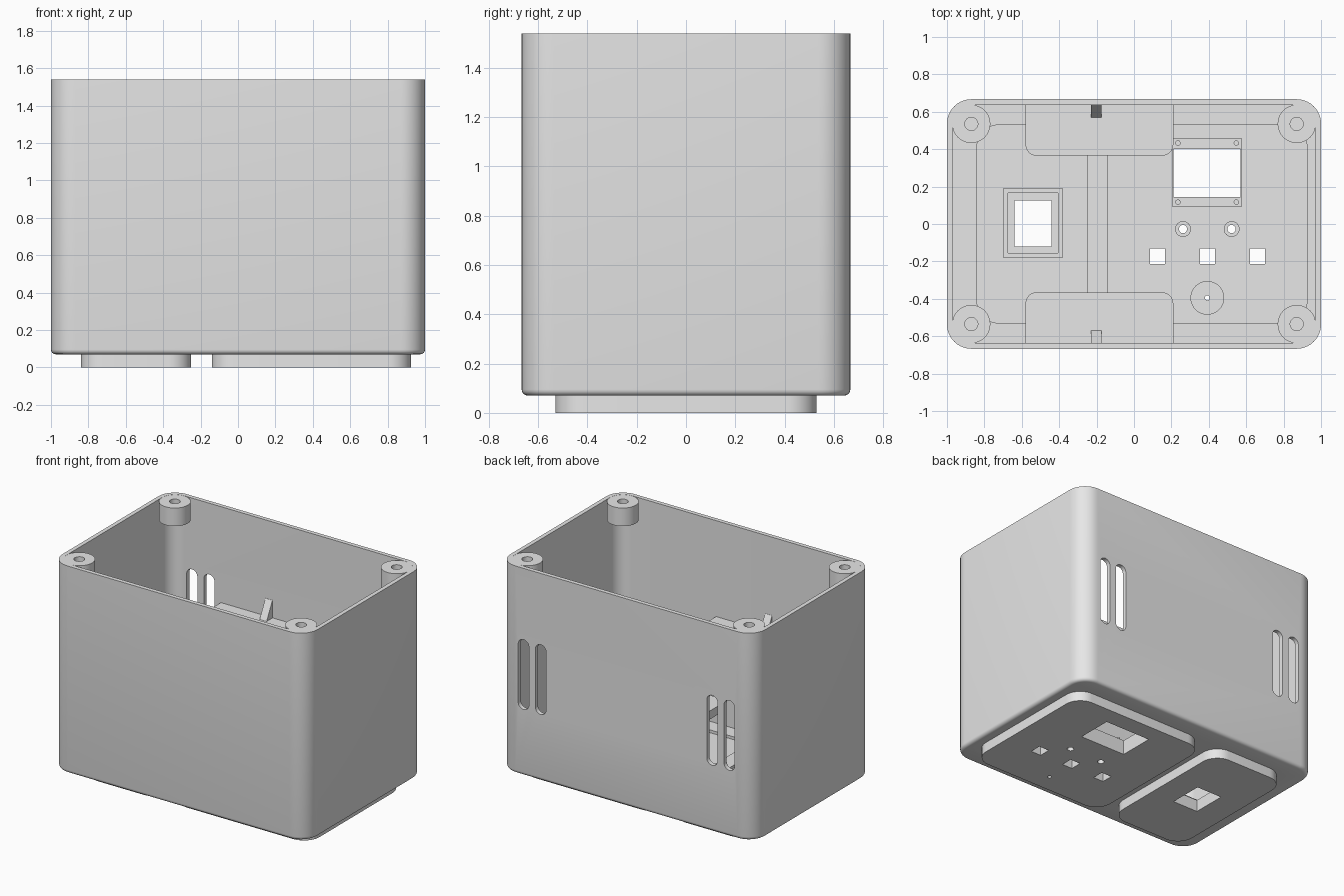
import bpy, bmesh, math
from mathutils import Matrix

cube = bpy.data.objects.get("Cube")
if cube:
    bpy.data.objects.remove(cube, do_unlink=True)

grey = bpy.data.materials.new("light_grey_plastic")
grey.use_nodes = True
grey.diffuse_color = (0.8, 0.8, 0.8, 1)
grey.node_tree.nodes["Principled BSDF"].inputs["Base Color"].default_value = (0.8, 0.8, 0.8, 1)


def outline(x0, x1, y0, y1, r, steps=10):
    """Rectangle outline with rounded corners, counter-clockwise."""
    if r == 0:
        return [(x0, y0), (x1, y0), (x1, y1), (x0, y1)]
    corners = [(x1 - r, y1 - r), (x0 + r, y1 - r), (x0 + r, y0 + r), (x1 - r, y0 + r)]
    return [(cx + r * math.cos((q + i / steps) * math.pi / 2),
             cy + r * math.sin((q + i / steps) * math.pi / 2))
            for q, (cx, cy) in enumerate(corners) for i in range(steps + 1)]


def extrude(name, points, z0, z1, matrix=None, bottom_bevel=0):
    """Solid made from a flat profile; optionally rounded along the bottom."""
    bm = bmesh.new()
    base = bm.faces.new([bm.verts.new((x, y, z0)) for x, y in points])
    new = bmesh.ops.extrude_face_region(bm, geom=[base])["geom"]
    bmesh.ops.translate(bm, vec=(0, 0, z1 - z0),
                        verts=[v for v in new if isinstance(v, bmesh.types.BMVert)])
    bmesh.ops.remove_doubles(bm, verts=bm.verts, dist=1e-5)
    bmesh.ops.recalc_face_normals(bm, faces=bm.faces)
    if bottom_bevel:
        low = [e for e in bm.edges if all(abs(v.co.z - z0) < 1e-5 for v in e.verts)]
        bmesh.ops.bevel(bm, geom=low, offset=bottom_bevel, segments=4,
                        profile=0.5, affect='EDGES')
    if matrix:
        bm.transform(matrix)
    mesh = bpy.data.meshes.new(name)
    bm.to_mesh(mesh)
    bm.free()
    mesh.materials.append(grey)
    obj = bpy.data.objects.new(name, mesh)
    bpy.context.collection.objects.link(obj)
    return obj


def block(name, x0, x1, y0, y1, z0, z1, r=0, **kw):
    return extrude(name, outline(x0, x1, y0, y1, r), z0, z1, **kw)


def disc(name, x, y, r, z0, z1):
    return block(name, x - r, x + r, y - r, y + r, z0, z1, r)


def cut(target, *cutters):
    """Subtract each cutter from the target and discard it."""
    bpy.context.view_layer.objects.active = target
    for c in cutters:
        c.hide_render = True
        mod = target.modifiers.new("cut", 'BOOLEAN')
        mod.operation, mod.solver, mod.object = 'DIFFERENCE', 'EXACT', c
        bpy.ops.object.modifier_apply(modifier=mod.name)
        bpy.data.objects.remove(c, do_unlink=True)
    return target


TOP, BASE, FLOOR, PAD_TOP = 1.54, 0.07, 0.105, 0.085
W, D, WALL, R = 1.0, 0.667, 0.03, 0.13
PADS = {"small_base_pad": (-0.84, -0.25), "large_base_pad": (-0.14, 0.925)}

# Open-topped housing with openings where the base pads sit
housing = block("housing", -W, W, -D, D, BASE, TOP, R, bottom_bevel=0.025)
cut(housing, block("cavity", -W + WALL, W - WALL, -D + WALL, D - WALL, FLOOR, TOP + 1, R - WALL))
for x0, x1 in PADS.values():
    cut(housing, block("pad_opening", x0, x1, -0.53, 0.53, 0, 0.3, 0.12))

# Pairs of tall rounded vents in the back wall
upright = Matrix.Rotation(math.pi / 2, 4, 'X')
for x in (-0.807, -0.672, 0.672, 0.807):
    cut(housing, block("vent", x - 0.042, x + 0.042, 0.54, 1.035, -0.8, -0.5, 0.042, matrix=upright))

# Base pads
small_pad, large_pad = [block(n, x0, x1, -0.53, 0.53, 0, PAD_TOP, 0.12)
                        for n, (x0, x1) in PADS.items()]

# Socket opening with a raised frame
cut(small_pad, block("socket_hole", -0.64, -0.44, -0.12, 0.125, -1, 1))
frame = block("socket_frame", -0.70, -0.38, -0.18, 0.19, PAD_TOP - 0.01, PAD_TOP + 0.03)
cut(frame, block("frame_hole", -0.675, -0.405, -0.155, 0.165, -1, 1))

# Display opening, raised mount and four screw pins
mount = block("display_mount", 0.205, 0.575, 0.09, 0.46, PAD_TOP - 0.01, PAD_TOP + 0.02)
for part in (large_pad, mount):
    cut(part, block("display_hole", 0.21, 0.57, 0.145, 0.40, -1, 1))
for x in (0.235, 0.547):
    for y in (0.117, 0.433):
        disc("display_pin", x, y, 0.014, PAD_TOP, PAD_TOP + 0.04)

# Square button holes
for x in (0.125, 0.392, 0.66):
    cut(large_pad, block("button_hole", x - 0.04, x + 0.04, -0.215, -0.132, -1, 1))

# Round collars around the lamp holes and the sensor hole
for name, x, y, r, hole in (("lamp_collar", 0.262, -0.027, 0.042, 0.022),
                            ("lamp_collar", 0.522, -0.027, 0.042, 0.022),
                            ("sensor_collar", 0.392, -0.395, 0.09, 0.013)):
    collar = disc(name, x, y, r, PAD_TOP - 0.01, PAD_TOP + 0.03)
    for part in (large_pad, collar):
        cut(part, disc("round_hole", x, y, hole, -1, 1))

# Inner shelves on the front and back walls, each with a wedge stop
SHELF = 0.86
to_yz = Matrix(((0, 0, 1, 0), (1, 0, 0, 0), (0, 1, 0, 0), (0, 0, 0, 1)))
for side, s in (("front", -1), ("back", 1)):
    shelf = block(side + "_shelf", -0.58, 0.21, min(s * 0.365, s * 0.8), max(s * 0.365, s * 0.8),
                  SHELF - 0.06, SHELF, 0.06)
    cut(shelf, block("trim", -1, 1, min(s * 0.645, s), max(s * 0.645, s), 0, 2))
    extrude(side + "_wedge_stop",
            [(s * 0.64, SHELF - 0.01), (s * 0.565, SHELF - 0.01), (s * 0.635, SHELF + 0.125),
             (s * 0.64, SHELF + 0.125)], -0.23, -0.175, matrix=to_yz)

# Screw bosses in the top corners
for x in (-0.87, 0.87):
    for y in (-0.535, 0.535):
        boss = disc("screw_boss", x, y, 0.102, TOP - 0.13, TOP - 0.001)
        cut(boss, disc("screw_hole", x, y, 0.035, TOP - 0.11, TOP + 1))

# Smooth the rounded surfaces while keeping edges crisp
bpy.ops.object.select_all(action='DESELECT')
for obj in bpy.context.collection.objects:
    if obj.type == 'MESH':
        obj.select_set(True)
bpy.context.view_layer.objects.active = housing
bpy.ops.object.shade_smooth_by_angle(angle=math.radians(35))
